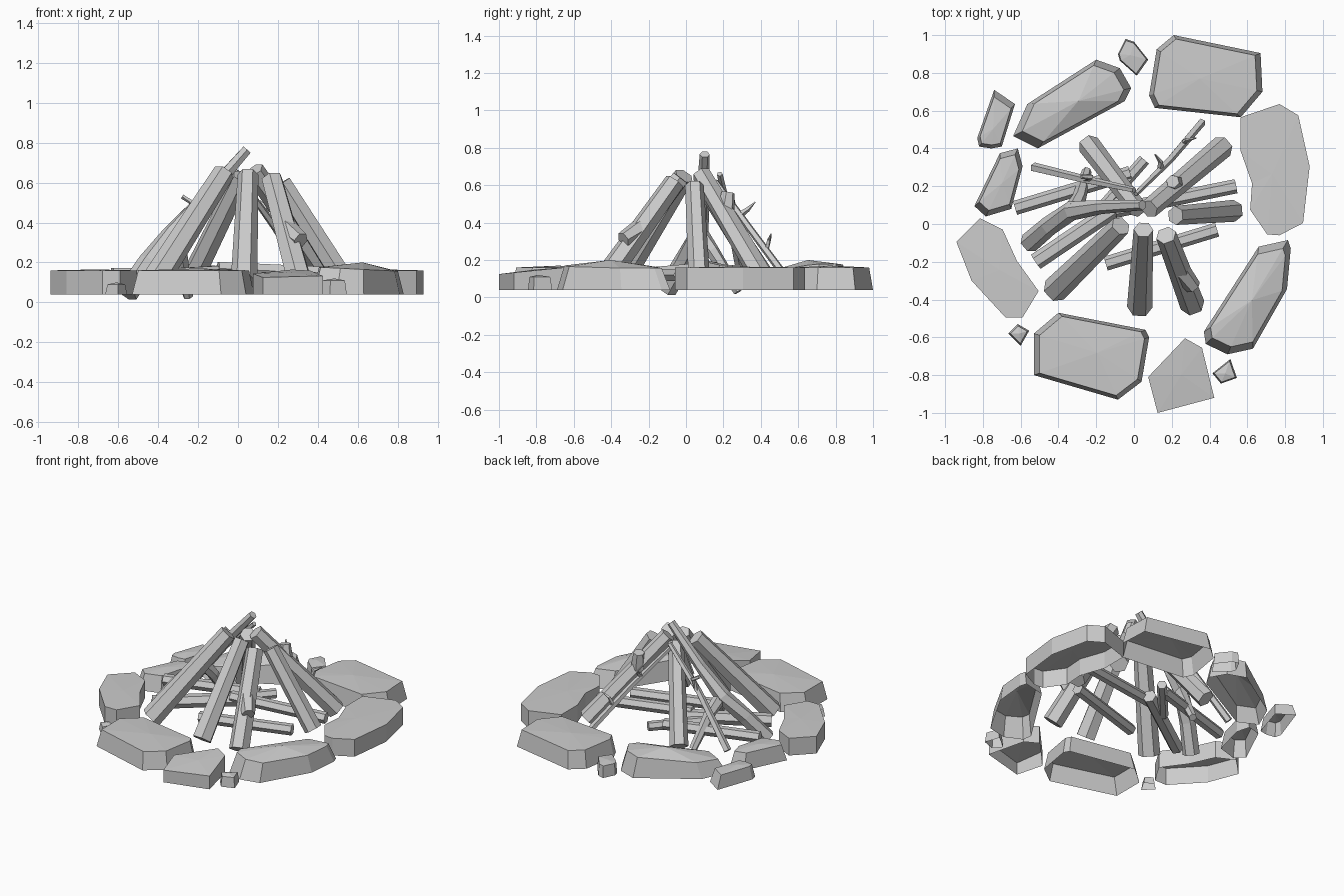
import bpy
from mathutils import Vector


def make(name, verts, faces):
    me = bpy.data.meshes.new(name)
    me.from_pydata([tuple(v) for v in verts], [], faces)
    me.update()
    ob = bpy.data.objects.new(name, me)
    bpy.context.collection.objects.link(ob)
    return ob


def tube(name, pts, radii, sides=6):
    """Faceted log or twig swept along a path, capped at both ends."""
    pts = [Vector(p) for p in pts]
    n = len(pts)
    verts = []
    for i, p in enumerate(pts):
        t = (pts[min(i + 1, n - 1)] - pts[max(i - 1, 0)]).normalized()
        q = t.to_track_quat('Z', 'Y')
        ring = [Vector((1, 0, 0)), ]
        from_math = [Vector((math.cos(a), math.sin(a), 0)) * radii[i]
                     for a in (2 * math.pi * k / sides for k in range(sides))]
        verts += [p + q @ v for v in from_math]
    faces = [[i * sides + k, i * sides + (k + 1) % sides,
              (i + 1) * sides + (k + 1) % sides, (i + 1) * sides + k]
             for i in range(n - 1) for k in range(sides)]
    faces += [list(range(sides))[::-1], list(range((n - 1) * sides, n * sides))]
    return make(name, verts, faces)


def stone(name, outline, inset=0.9, top=0.16, crest=0.01, tilt=(0, 0), base=0.04):
    """Rock shell with an open underside: outline wall, inset rim, low crest."""
    if sum(a[0] * b[1] - b[0] * a[1]
           for a, b in zip(outline, outline[1:] + outline[:1])) < 0:
        outline = outline[::-1]
    n = len(outline)
    cx = sum(p[0] for p in outline) / n
    cy = sum(p[1] for p in outline) / n
    verts = [(x, y, base) for x, y in outline]
    for x, y in outline:
        dx, dy = (x - cx) * inset, (y - cy) * inset
        verts.append((cx + dx, cy + dy, top + tilt[0] * dx + tilt[1] * dy))
    verts.append((cx, cy, top + crest))
    faces = []
    for i in range(n):
        j = (i + 1) % n
        faces += [[i, j, n + j, n + i], [n + i, n + j, 2 * n]]
    return make(name, verts, faces)


import math

# Ring of stones
stone("stone_back_right", [(.12, .925), (.21, 1.0), (.67, .905), (.68, .70),
      (.565, .565), (.11, .615), (.08, .68)], .91)
stone("stone_front_left", [(-.53, -.80), (-.53, -.58), (-.40, -.47), (.06, -.56),
      (.08, -.60), (.04, -.835), (-.085, -.93)], .91)
stone("stone_back_left", [(-.64, .465), (-.565, .635), (-.20, .87), (-.075, .825),
      (-.015, .72), (-.05, .65), (-.51, .40)], .86, .16, .04, (.06, .06))
stone("stone_front_right", [(.37, -.57), (.66, -.12), (.815, -.085), (.83, -.13),
      (.81, -.345), (.63, -.66), (.495, -.69), (.38, -.635)], .86, .165, .035, (-.05, 0))
stone("stone_right", [(.565, .565), (.77, .635), (.87, .575), (.93, .305), (.895, .005),
      (.77, -.06), (.705, -.055), (.615, .075), (.625, .215), (.565, .385)], 1.0, .16, .005)
stone("stone_left", [(-.94, -.095), (-.815, .03), (-.695, -.03), (-.62, -.195),
      (-.505, -.355), (-.59, -.495), (-.68, -.495), (-.86, -.30)], 1.0, .16, .005)
stone("stone_front", [(.075, -.81), (.27, -.605), (.36, -.655), (.425, -.92),
      (.125, -1.0)], 1.0, .145, .005, (0, .1))
stone("stone_small_back", [(-.83, .455), (-.74, .71), (-.63, .635), (-.70, .41),
      (-.755, .40), (-.82, .41)], .82, .13, .01)
stone("stone_small_left", [(-.845, .095), (-.71, .375), (-.615, .40), (-.59, .305),
      (-.65, .08), (-.785, .04)], .82, .15, .01)
stone("pebble_back", [(-.085, .90), (-.045, .98), (0, .965), (.075, .87),
      (.015, .785), (-.075, .865)], .9, .12, .01)
stone("pebble_left", [(-.665, -.58), (-.615, -.53), (-.555, -.565), (-.60, -.645)],
      .8, .09, .01)
stone("pebble_right", [(.415, -.79), (.51, -.715), (.545, -.815), (.46, -.845)],
      .85, .11, .01)

# Leaning logs: (name, base, top, base radius, top radius)
legs = [
    ("log_front", (.03, -.44, .10), (.05, -.03, .64), .067, .052),
    ("log_front_right", (.31, -.43, .10), (.17, -.06, .62), .066, .055),
    ("log_front_left", (-.42, -.35, .10), (-.07, -.01, .65), .070, .055),
    ("log_back_left", (-.24, .42, .10), (.02, .08, .63), .060, .050),
    ("log_back_right", (.47, .41, .10), (.08, .08, .66), .062, .052),
    ("log_right", (.53, .07, .11), (.22, .045, .60), .058, .050),
]
for name, a, b, ra, rb in legs:
    tube(name, [a, b], [ra, rb])

# Cut branch stubs on two logs
tube("stub_front", [(.24, -.24, .37), (.315, -.335, .31)], [.055, .042])
tube("stub_back", [(.22, .21, .45), (.205, .225, .56)], [.05, .036])

# Logs lying on the floor under the pile
floor_logs = [
    ("floor_log_left", (-.52, -.20, .12), (.0, .15, .15), .045),
    ("floor_log_diagonal", (.055, .34, .13), (-.20, .05, .13), .032),
    ("floor_log_front", (-.15, -.21, .12), (.44, -.03, .12), .038),
    ("floor_log_back", (-.63, .085, .14), (-.02, .27, .14), .038),
    ("floor_log_right", (.54, .20, .14), (-.10, .07, .17), .038),
]
for name, a, b, r in floor_logs:
    tube(name, [a, b], [r, r])

# Forked branch
tube("forked_branch", [(-.555, -.10, .045), (-.45, -.01, .20), (-.33, .07, .34),
     (-.17, .09, .52), (.045, .10, .765)], [.055, .052, .052, .037, .027])
tube("branch_fork", [(-.33, .07, .35), (-.29, .14, .25), (-.25, .28, .03)],
     [.045, .038, .026])

# Thin twigs with side shoots
tube("twig_right", [(.36, .54, .10), (.19, .34, .37), (.01, .16, .62)],
     [.022, .02, .014], 5)
tube("twig_right_shoot", [(.26, .43, .25), (.28, .445, .31), (.33, .455, .34)], [.014, .011, .003], 4)
tube("twig_right_spike", [(.14, .29, .44), (.14, .33, .47), (.11, .37, .51)], [.018, .013, .003], 4)
tube("twig_left", [(-.53, .30, .10), (-.26, .235, .42), (.0, .18, .66)],
     [.026, .022, .016], 5)
tube("twig_left_shoot", [(-.25, .235, .43), (-.23, .25, .50), (-.28, .25, .53)], [.02, .016, .012], 5)
